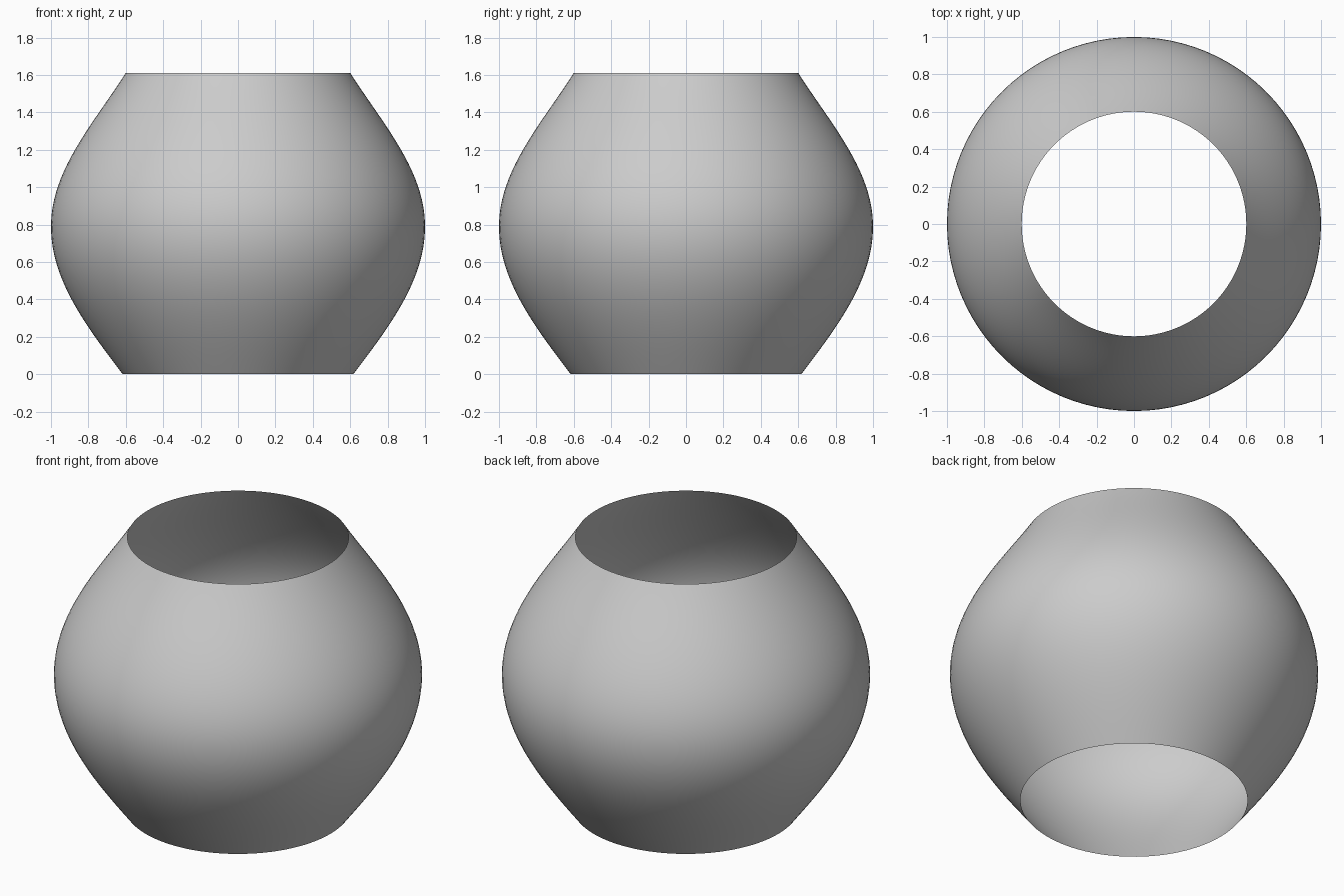
import bpy, bmesh, math

if "Cube" in bpy.data.objects:
    bpy.data.objects.remove(bpy.data.objects["Cube"])

HEIGHT, BELLY, SIDES, RINGS = 1.61, 0.79, 96, 40


def radius(z):
    # fuller curve below the belly, slightly flared curve above it
    bulge, rate = (0.288, 2.4) if z > BELLY else (0.38, 2.0)
    return 1.0 - bulge * (1.0 - math.cos(rate * (z - BELLY)))


# thin round shell, open at both ends
bm = bmesh.new()
rings = []
for i in range(RINGS + 1):
    z = HEIGHT * i / RINGS
    r = radius(z)
    rings.append([bm.verts.new((r * math.cos(2 * math.pi * k / SIDES),
                                r * math.sin(2 * math.pi * k / SIDES), z))
                  for k in range(SIDES)])
for low, high in zip(rings, rings[1:]):
    for k in range(SIDES):
        n = (k + 1) % SIDES
        bm.faces.new((low[k], low[n], high[n], high[k])).smooth = True

mesh = bpy.data.meshes.new("shade_shell")
bm.to_mesh(mesh)
bm.free()

grey = bpy.data.materials.new("light grey")
grey.diffuse_color = (0.6, 0.6, 0.6, 1.0)
grey.use_nodes = True
grey.node_tree.nodes["Principled BSDF"].inputs["Base Color"].default_value = grey.diffuse_color
mesh.materials.append(grey)
shell = bpy.data.objects.new("shade_shell", mesh)
bpy.context.collection.objects.link(shell)
